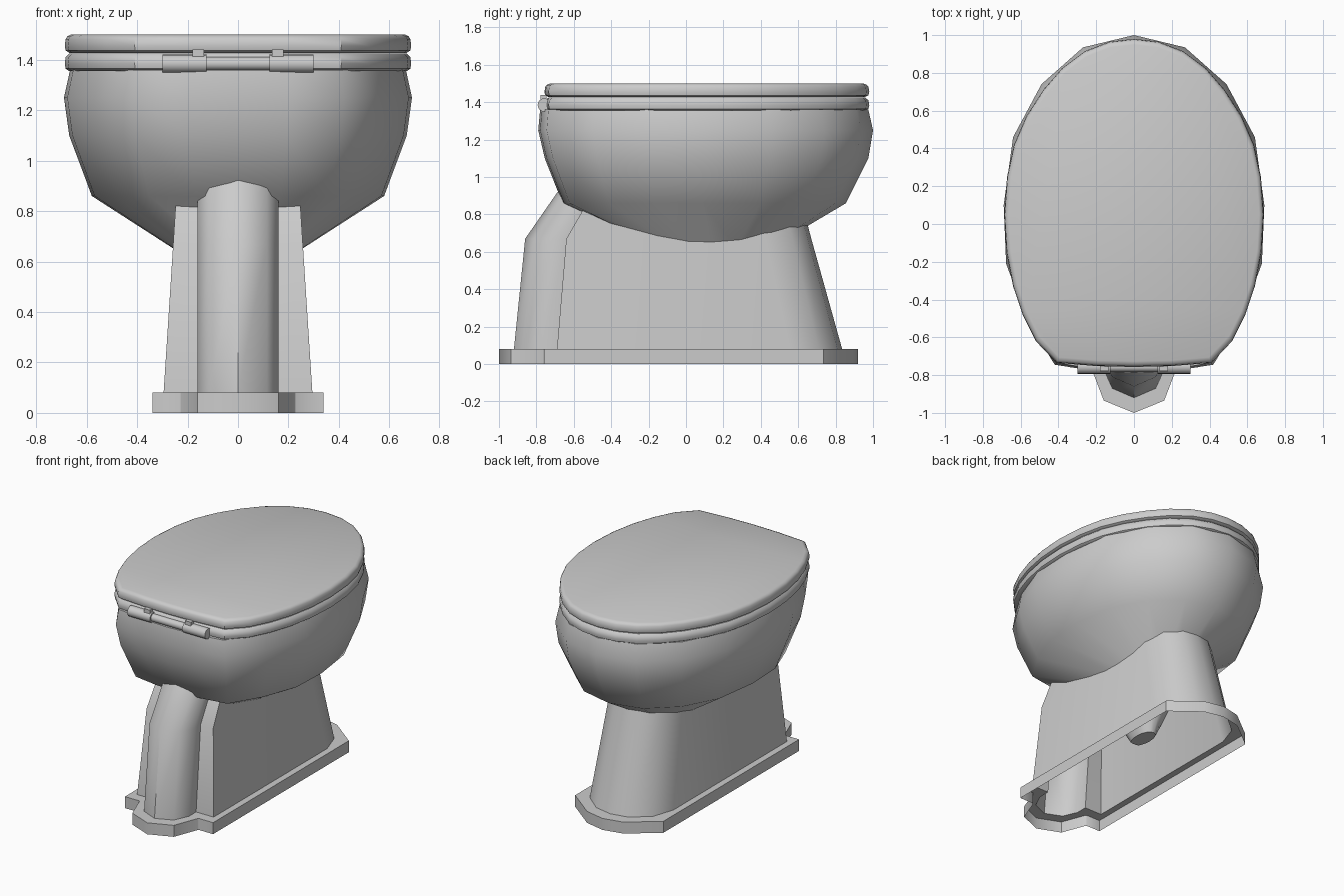
import bpy, bmesh, math

if "Cube" in bpy.data.objects:
    bpy.data.objects.remove(bpy.data.objects["Cube"])


def finish(name, bm, angle):
    bmesh.ops.recalc_face_normals(bm, faces=bm.faces)
    me = bpy.data.meshes.new(name)
    bm.to_mesh(me)
    bm.free()
    ob = bpy.data.objects.new(name, me)
    bpy.context.collection.objects.link(ob)
    bpy.ops.object.select_all(action='DESELECT')
    ob.select_set(True)
    bpy.context.view_layer.objects.active = ob
    bpy.ops.object.shade_smooth_by_angle(angle=math.radians(angle))
    return ob


def mirrored(half):
    """Close a half outline (both ends on x = 0) into a full loop."""
    return half + [(-p[0],) + tuple(p[1:]) for p in half[-2:0:-1]]


def loft(name, rings, angle=40, cap_start=False, cap_end=False, loop=False):
    bm = bmesh.new()
    vs = [[bm.verts.new(p) for p in r] for r in rings]
    n = len(rings[0])
    pairs = list(zip(vs, vs[1:])) + ([(vs[-1], vs[0])] if loop else [])
    for a, b in pairs:
        for i in range(n):
            j = (i + 1) % n
            bm.faces.new((a[i], a[j], b[j], b[i]))
    if cap_start:
        bm.faces.new(vs[0])
    if cap_end:
        bm.faces.new(vs[-1])
    return finish(name, bm, angle)


def scaled(outline, s, z, cy=0.11):
    return [(x * s, cy + (y - cy) * s, z) for x, y in outline]


# Bowl: egg outline lofted through rings (x scale, y min, y max, z), with inner basin
egg = mirrored([(0, 1), (.27, .935), (.49, .74), (.64, .46), (.69, .1), (.677, -.21),
                (.57, -.5), (.42, -.745), (.2, -.78), (0, -.79)])
bowl_rings = [(.08, 0, .2, .2), (.15, -.05, .25, .3), (.3, -.15, .45, .62),
              (.84, -.66, .855, .86), (.97, -.755, .975, 1.1), (1, -.79, 1, 1.25),
              (.965, -.78, .975, 1.36), (.72, -.5, .74, 1.36), (.62, -.4, .62, 1.15),
              (.3, -.15, .4, 1.0)]
loft("bowl", [[(x * s, y0 + (y + .79) / 1.79 * (y1 - y0), z) for x, y in egg]
              for s, y0, y1, z in bowl_rings], 50, True, True)

# Pedestal with trap pipe and floor flange: one open-bottomed shell
flange = [(0, -1), (.16, -.935), (.225, -.765), (.23, -.76), (.34, -.76),
          (.34, .6), (.34, .735), (.14, .89), (0, .92)]
foot = [(0, -.92), (.115, -.87), (.16, -.77), (.16, -.69), (.295, -.69),
        (.295, .56), (.245, .71), (.125, .81), (0, .835)]
bend = [(0, -.86), (.115, -.81), (.16, -.71), (.16, -.64), (.257, -.64),
        (.257, .42), (.21, .57), (.11, .65), (0, .67)]
top = [(0, -.645, .98), (.115, -.61, .98), (.16, -.56, .93), (.16, -.53, .86),
       (.245, -.53, .86), (.245, .37, .86), (.2, .52, .86), (.1, .6, .86), (0, .62, .86)]
at = lambda pts, z: mirrored([(x, y, z) for x, y in pts])
loft("pedestal", [at(flange, 0), at(flange, .08), at(foot, .08), at(bend, .67),
                  mirrored(top)], 45)

# Seat ring and lid share one outline
rim = mirrored([(0, .98), (.13, .965), (.26, .915), (.38, .825), (.48, .71), (.57, .57),
                (.635, .42), (.672, .25), (.687, .05), (.675, -.15), (.64, -.33),
                (.59, -.48), (.52, -.62), (.41, -.735), (.2, -.752), (0, -.757)])
seat_profile = [(.7, 1.36), (.975, 1.355), (.995, 1.365), (1, 1.385), (.995, 1.41),
                (.975, 1.425), (.7, 1.42)]
loft("seat", [scaled(rim, s, z) for s, z in seat_profile], 40, loop=True)
lid_profile = [(.975, 1.428), (.995, 1.437), (1, 1.455), (.995, 1.482), (.985, 1.493),
               (.965, 1.5)]
loft("lid", [scaled(rim, s, z) for s, z in lid_profile], 40, True, True)


# Hinge: thin bar, two barrels and two small lugs
def rod(name, x, length, r, z=1.385, y=-.757, sides=16):
    bpy.ops.mesh.primitive_cylinder_add(vertices=sides, radius=r, depth=length,
                                        location=(x, y, z), rotation=(0, math.pi / 2, 0))
    bpy.context.object.name = name
    bpy.ops.object.shade_smooth_by_angle(angle=math.radians(40))


rod("hinge_bar", 0, .3, .026)
for side, sx in (("left", -1), ("right", 1)):
    rod("hinge_barrel_" + side, sx * .212, .175, .036)
    bpy.ops.mesh.primitive_cube_add(size=1, location=(sx * .158, -.762, 1.427))
    lug = bpy.context.object
    lug.name = "hinge_lug_" + side
    lug.scale = (.045, .03, .026)
